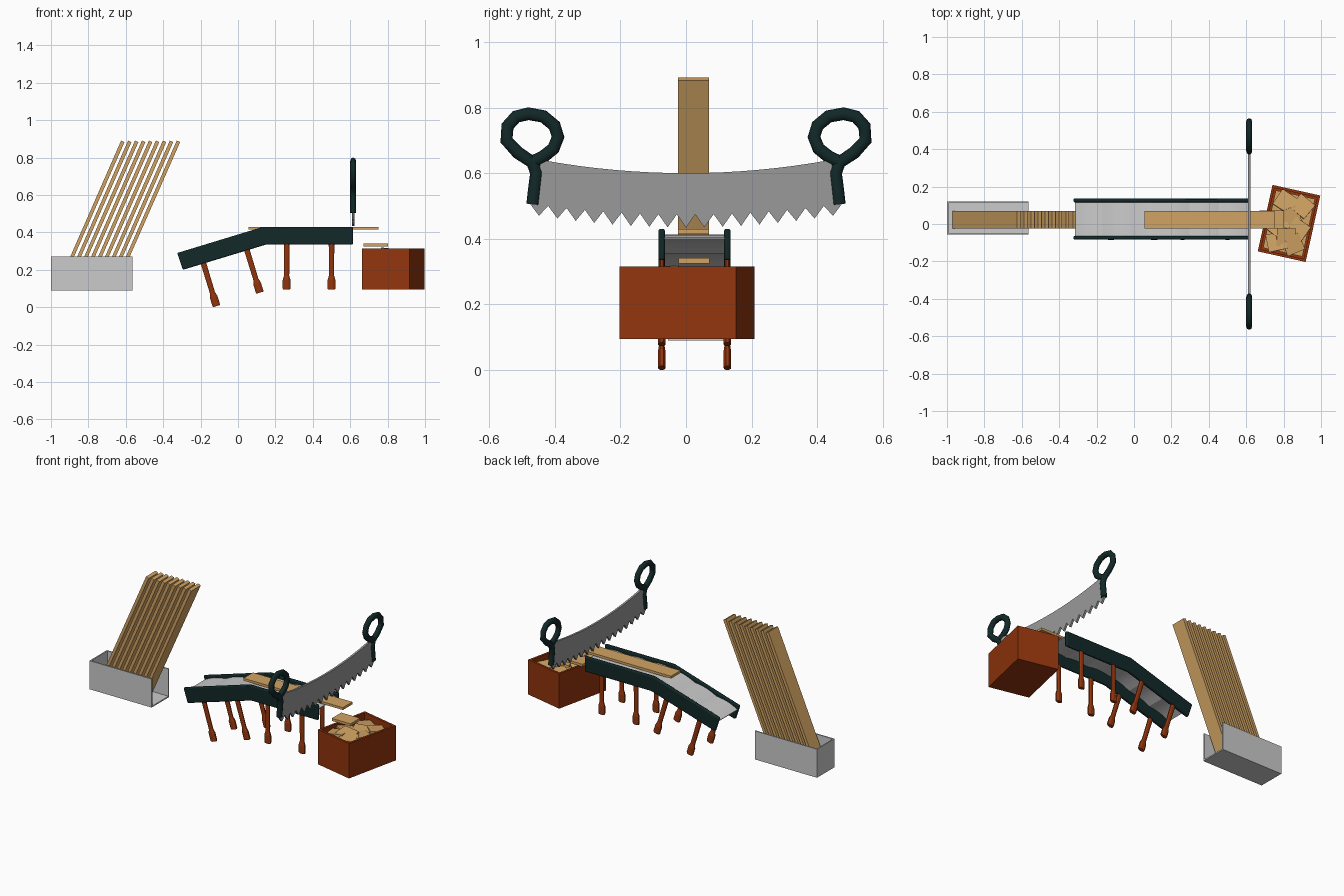
import bpy, bmesh, math, random
from mathutils import Vector, Matrix

if "Cube" in bpy.data.objects:
    bpy.data.objects.remove(bpy.data.objects["Cube"])

random.seed(4)


def material(name, rgb):
    m = bpy.data.materials.new(name)
    m.diffuse_color = (*rgb, 1)
    m.use_nodes = True
    m.node_tree.nodes["Principled BSDF"].inputs["Base Color"].default_value = m.diffuse_color
    return m


WOOD = material("tan_wood", (0.64, 0.37, 0.125))
STEEL = material("light_grey_metal", (0.60, 0.60, 0.60))
BLADE = material("blade_grey", (0.32, 0.32, 0.32))
GREEN = material("dark_green_paint", (0.006, 0.021, 0.021))
RED = material("red_brown_paint", (0.29, 0.036, 0.004))


def finish(name, bm, mat):
    bmesh.ops.recalc_face_normals(bm, faces=bm.faces)
    me = bpy.data.meshes.new(name)
    bm.to_mesh(me)
    bm.free()
    me.materials.append(mat)
    ob = bpy.data.objects.new(name, me)
    bpy.context.collection.objects.link(ob)
    return ob


def box(name, center, size, mat, rot=None):
    bm = bmesh.new()
    bmesh.ops.create_cube(bm, size=1)
    m = Matrix.Translation(center) @ (rot or Matrix()) @ Matrix.Diagonal((*size, 1))
    bm.transform(m)
    return finish(name, bm, mat)


def extrude(name, pts, direction, mat):
    """Extrude a closed outline of 3D points along a direction."""
    bm = bmesh.new()
    face = bm.faces.new([bm.verts.new(p) for p in pts])
    new = bmesh.ops.extrude_face_region(bm, geom=[face])["geom"]
    bmesh.ops.translate(bm, vec=direction, verts=[v for v in new if isinstance(v, bmesh.types.BMVert)])
    return finish(name, bm, mat)


def smooth(ob, angle=40):
    bpy.ops.object.select_all(action='DESELECT')
    ob.select_set(True)
    bpy.context.view_layer.objects.active = ob
    bpy.ops.object.shade_smooth_by_angle(angle=math.radians(angle))


# Plank rack: open on top and at the end facing the conveyor
T = 0.008
box("rack_floor", (-0.7825, 0.0325, 0.094), (0.435, 0.175, T), STEEL)
for y in (-0.051, 0.116):
    box("rack_side", (-0.7825, y, 0.18), (0.435, T, 0.18), STEEL)
box("rack_end", (-0.996, 0.0325, 0.18), (T, 0.175, 0.18), STEEL)

# Leaning planks
for i in range(9):
    x = -0.97 + i * 0.0372
    lean, w = 0.345, 0.018
    pts = [(x, -0.025, 0.103), (x + w, -0.025, 0.099),
           (x + w + lean, -0.025, 0.883), (x + lean, -0.025, 0.891)]
    extrude("leaning_plank", pts, (0, 0.095, 0), WOOD)

# Conveyor side rails
rail = [(-0.325, 0.29), (0.135, 0.43), (0.615, 0.43), (0.615, 0.335), (0.15, 0.335), (-0.295, 0.20)]
for y in (-0.084, 0.116):
    ob = extrude("conveyor_rail", [(x, y, z) for x, z in rail], (0, 0.02, 0), GREEN)
    b = ob.modifiers.new("rounded_edges", 'BEVEL')
    b.width, b.segments = 0.006, 2
    smooth(ob)

# Conveyor deck: thin, slightly arched panels
stops = [(-0.315, 0.268), (-0.168, 0.313), (-0.018, 0.359), (0.14, 0.404),
         (0.297, 0.404), (0.455, 0.404), (0.612, 0.404)]
for a, b in zip(stops, stops[1:]):
    a, b = Vector((a[0], -0.066, a[1])), Vector((b[0], -0.066, b[1]))
    along = b - a
    up = Vector((-along.z, 0, along.x)).normalized()
    arc = [a + along * t / 6 + up * 0.009 * math.sin(math.pi * t / 6) for t in range(7)]
    outline = arc + [p - up * 0.005 for p in reversed(arc)]
    smooth(extrude("deck_panel", outline, (0, 0.184, 0), STEEL), 30)


# Conveyor legs: slim shaft flaring into a thicker foot
def leg(x, z, tilt, length):
    for y in (-0.074, 0.126):
        bm = bmesh.new()
        rings = []
        for h, r in [(0, 0.019), (0.006, 0.021), (0.05, 0.021), (0.075, 0.014), (length, 0.015)]:
            rings.append([bm.verts.new((r * math.cos(k * math.pi / 4 + math.pi / 8) * 1.08,
                                        r * 0.6 * math.sin(k * math.pi / 4 + math.pi / 8), h))
                          for k in range(8)])
        for lo, hi in zip(rings, rings[1:]):
            for k in range(8):
                bm.faces.new((lo[k], lo[(k + 1) % 8], hi[(k + 1) % 8], hi[k]))
        bm.faces.new(rings[0])
        bm.faces.new(rings[-1])
        bm.transform(Matrix.Translation((x, y, z)) @ Matrix.Rotation(tilt, 4, 'Y'))
        finish("conveyor_leg", bm, RED)


leg(-0.115, 0.006, -0.295, 0.25)
leg(0.117, 0.078, -0.295, 0.25)
leg(0.26, 0.095, 0, 0.26)
leg(0.50, 0.095, 0, 0.26)

# Plank being cut, and the offcut falling into the bin
box("cut_plank", (0.403, 0.0225, 0.4225), (0.695, 0.095, 0.015), WOOD)
box("falling_offcut", (0.737, 0.024, 0.333), (0.13, 0.095, 0.016), WOOD)

# Saw blade: curved back and triangular teeth
P, BX = 0.056, 0.609
back = [(y, 0.60 + 0.04 * (y / 0.44) ** 2) for y in [0.44 - 0.055 * i for i in range(17)]]
teeth = [(-0.478, 0.51)]
for k in range(-8, 9):
    y = k * P
    teeth.append((y, 0.434 + 0.036 * (y / 0.448) ** 2))
    if k < 8:
        y += P / 2
        teeth.append((y, 0.474 + 0.03 * (y / 0.448) ** 2))
teeth.append((0.478, 0.51))
extrude("saw_blade", [(BX, y, z) for y, z in back + teeth], (0.013, 0, 0), BLADE)

# Saw handles: one tube rising from the blade and looping into a ring
loop = [(0.467, 0.505), (0.462, 0.55), (0.456, 0.60), (0.468, 0.633), (0.512, 0.662),
        (0.547, 0.70), (0.544, 0.743), (0.518, 0.772), (0.48, 0.781), (0.435, 0.773),
        (0.401, 0.745), (0.39, 0.71), (0.404, 0.675), (0.435, 0.65), (0.466, 0.635)]
for side in (-1, 1):
    cu = bpy.data.curves.new("saw_handle", 'CURVE')
    cu.dimensions = '3D'
    cu.bevel_depth, cu.bevel_resolution, cu.use_fill_caps = 0.0195, 2, True
    sp = cu.splines.new('POLY')
    sp.points.add(len(loop) - 1)
    for p, (y, z) in zip(sp.points, loop):
        p.co = (0, side * y, z, 1)
    cu.materials.append(GREEN)
    ob = bpy.data.objects.new("saw_handle", cu)
    bpy.context.collection.objects.link(ob)
    ob.location.x = 0.616
    ob.scale.x = 0.82
    bpy.ops.object.select_all(action='DESELECT')
    ob.select_set(True)
    bpy.context.view_layer.objects.active = ob
    bpy.ops.object.convert(target='MESH')
    smooth(ob, 50)

# Offcut bin, turned slightly
turn = Matrix.Rotation(math.radians(-12.5), 4, 'Z')
C = Vector((0.829, 0.003, 0))
W, L, Z0, Z1, WT = 0.262, 0.364, 0.095, 0.315, 0.014


def in_bin(name, local, size, mat, rot=None):
    box(name, C + turn @ Vector(local), size, mat, turn @ (rot or Matrix()))


in_bin("bin_floor", (0, 0, Z0 + WT / 2), (W, L, WT), RED)
for s in (-1, 1):
    in_bin("bin_side", (s * (W - WT) / 2, 0, (Z0 + Z1) / 2), (WT, L, Z1 - Z0), RED)
    in_bin("bin_end", (0, s * (L - WT) / 2, (Z0 + Z1) / 2), (W - 2 * WT, WT, Z1 - Z0), RED)

# Offcuts piled in the bin
in_bin("offcut_heap", (0, 0, 0.262), (0.215, 0.315, 0.015), WOOD)
spots = [(-0.045, 0.11), (0.05, 0.105), (0, 0.035), (0.055, -0.02), (-0.055, -0.03),
         (0.045, -0.105), (-0.045, -0.11), (0.0, -0.075)]
for i, (x, y) in enumerate(spots):
    rot = (Matrix.Rotation(random.uniform(-0.7, 0.7), 4, 'Z')
           @ Matrix.Rotation(random.uniform(-0.15, 0.15), 4, 'X')
           @ Matrix.Rotation(random.uniform(-0.15, 0.15), 4, 'Y'))
    in_bin("offcut", (x, y, 0.283 + 0.003 * i), (0.10, 0.095, 0.014), WOOD, rot)
